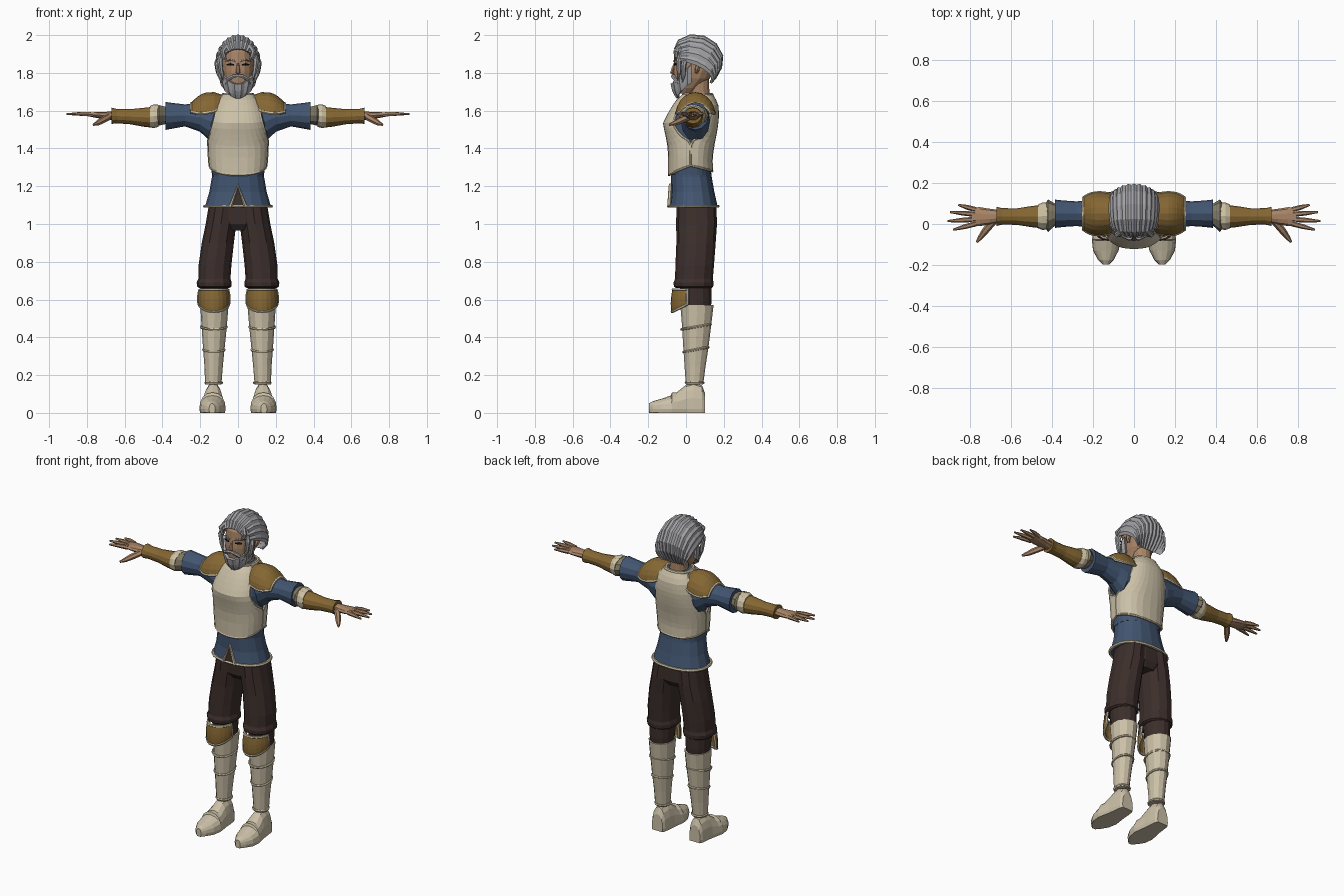
import bpy, bmesh, math
from mathutils import Vector


def mat(name, r, g, b):
    m = bpy.data.materials.new(name)
    m.diffuse_color = (r, g, b, 1)
    return m


HAIR = mat("grey_hair", .36, .36, .38)
SKIN = mat("skin", .40, .235, .135)
CREAM = mat("cream_plate", .60, .53, .39)
TRIM = mat("pale_trim", .62, .54, .37)
BLUE = mat("blue_cloth", .055, .092, .165)
GOLD = mat("tan_leather", .235, .135, .033)
PANTS = mat("dark_brown_cloth", .045, .028, .024)
OLIVE = mat("olive_lining", .22, .19, .125)
DARK = mat("dark_eye", .015, .012, .011)


def finish(name, me, m, mirror, thick=0):
    me.materials.clear()
    me.materials.append(m)
    for p in me.polygons:
        p.use_smooth = False
        p.material_index = 0
    o = bpy.data.objects.new(name, me)
    bpy.context.collection.objects.link(o)
    if thick:
        s = o.modifiers.new("thickness", 'SOLIDIFY')
        s.thickness, s.offset = thick, 0
    if mirror:
        o.modifiers.new("mirror", 'MIRROR')
    return o


def grid(name, rows, m, mirror=False, wrap=False, cap=False, thick=0):
    """Skin rows of points with quads."""
    bm = bmesh.new()
    vs = [[bm.verts.new(p) for p in r] for r in rows]
    n = len(rows[0])
    for a, b in zip(vs, vs[1:]):
        for i in range(n if wrap else n - 1):
            j = (i + 1) % n
            bm.faces.new((a[i], a[j], b[j], b[i]))
    if cap:
        bm.faces.new(vs[0])
        bm.faces.new(vs[-1])
    bmesh.ops.recalc_face_normals(bm, faces=bm.faces)
    me = bpy.data.meshes.new(name)
    bm.to_mesh(me)
    bm.free()
    return finish(name, me, m, mirror, thick)


def loft(name, axis, rings, m, mirror=False, n=14, p=1.0, floor=False):
    """Elliptic rings (position, centre a, centre b, radius a, radius b) along an axis."""
    rows = []
    for t, ca, cb, ra, rb in rings:
        row = []
        for i in range(n):
            c, s = math.cos(2 * math.pi * i / n), math.sin(2 * math.pi * i / n)
            a = ca + ra * math.copysign(abs(c) ** p, c)
            b = cb + rb * math.copysign(abs(s) ** p, s)
            v = {'x': (t, a, b), 'y': (a, t, b), 'z': (a, b, t)}[axis]
            row.append((v[0], v[1], max(0, v[2])) if floor else v)
        rows.append(row)
    return grid(name, rows, m, mirror, True, True)


def tube(name, pts, r, m, mirror=False, closed=False):
    """Round cord through points; r is one radius or one per point."""
    cu = bpy.data.curves.new(name + "_path", 'CURVE')
    cu.dimensions = '3D'
    sp = cu.splines.new('POLY')
    sp.points.add(len(pts) - 1)
    for i, p in enumerate(pts):
        sp.points[i].co = (*p, 1)
        sp.points[i].radius = r[i] if isinstance(r, (list, tuple)) else r
    sp.use_cyclic_u = closed
    cu.bevel_depth, cu.bevel_resolution, cu.use_fill_caps = 1.0, 1, True
    tmp = bpy.data.objects.new(name + "_path", cu)
    bpy.context.collection.objects.link(tmp)
    dg = bpy.context.evaluated_depsgraph_get()
    me = bpy.data.meshes.new_from_object(tmp.evaluated_get(dg))
    bpy.data.objects.remove(tmp)
    return finish(name, me, m, mirror)


def patch(name, f, nu, nv, m, mirror=False, thick=.008, trim=0):
    """Curved plate f(u, v) with an optional cord around its border."""
    grid(name, [[f(i / nu, j / nv) for i in range(nu + 1)] for j in range(nv + 1)], m, mirror, thick=thick)
    if trim:
        edge = [f(i / nu, 0) for i in range(nu)] + [f(1, j / nv) for j in range(nv)]
        edge += [f(1 - i / nu, 1) for i in range(nu)] + [f(0, 1 - j / nv) for j in range(nv)]
        tube(name + "_trim", edge, trim, TRIM, mirror, True)


def lerp_table(tab, x):
    """Interpolate rows (key, values...)."""
    if x <= tab[0][0]:
        return tab[0][1:]
    for a, b in zip(tab, tab[1:]):
        if x <= b[0]:
            k = (x - a[0]) / (b[0] - a[0])
            return [p + (q - p) * k for p, q in zip(a[1:], b[1:])]
    return tab[-1][1:]


# Torso surface: height, half width, front y, back y
BODY = [(1.26, .138, -.083, .132), (1.35, .147, -.083, .13), (1.42, .150, -.088, .14),
        (1.48, .150, -.100, .152), (1.53, .147, -.112, .160), (1.58, .138, -.088, .164),
        (1.63, .12, -.058, .16), (1.67, .092, -.03, .143), (1.69, .068, .0, .128)]


def body(a, z, off=0):
    rx, yf, yb = lerp_table(BODY, z)
    s, c = math.sin(a), math.cos(a)
    return ((rx + off) * math.copysign(abs(s) ** .82, s),
            (yf + yb) / 2 - ((yb - yf) / 2 + off) * math.copysign(abs(c) ** .82, c), z)


grid("tunic_body", [[body(i * math.pi / 12, r[0]) for i in range(24)] for r in BODY], BLUE,
     wrap=True, cap=True)

# Front and back breastplates, narrowed at the arm holes
HALF = [(1.41, 90), (1.44, 76), (1.49, 60), (1.55, 51), (1.62, 52), (1.685, 68)]


def plate(turn, dip):
    def f(u, v):
        a = math.radians(lerp_table(HALF, 1.27 + .415 * v)[0]) * (2 * u - 1)
        lo = 1.31 - dip * math.cos(a)
        return body(a + turn, lo + (1.685 - lo) * v, .007)
    return f


patch("breastplate", plate(0, .05), 12, 14, CREAM, trim=.007)
patch("backplate", plate(math.pi, .03), 12, 14, CREAM, trim=.007)
tube("collar", [body(i * math.pi / 10, 1.685, .002) for i in range(20)], .011, TRIM, closed=True)

# Skirt of the tunic with hem and split
loft("tunic_skirt", 'z', [(1.09, 0, .04, .175, .128), (1.17, 0, .036, .152, .114),
                          (1.25, 0, .028, .138, .108), (1.30, 0, .025, .138, .105)], BLUE, n=16, p=.88)
hem = []
for i in range(24):
    c, s = math.cos(i * math.pi / 12), math.sin(i * math.pi / 12)
    hem.append((.176 * math.copysign(abs(c) ** .88, c), .04 + .129 * math.copysign(abs(s) ** .88, s), 1.094))
tube("tunic_hem", hem, .009, TRIM, closed=True)
patch("skirt_split", lambda u, v: ((u - .5) * .076 * (1 - v), -.091 + .009 * v, 1.087 + .11 * v),
      2, 3, PANTS, thick=.006)
tube("split_trim", [(-.04, -.09, 1.09), (0, -.082, 1.205), (.04, -.09, 1.09)], .010, TRIM)

# Trousers
loft("trouser_hips", 'z', [(.965, 0, .06, .09, .075), (1.0, 0, .058, .155, .100), (1.12, 0, .052, .142, .102)],
     PANTS, p=.9)
loft("trouser_leg", 'z', [(.66, .126, .042, .078, .092), (.668, .126, .04, .090, .104), (.69, .126, .04, .093, .106),
                          (.71, .125, .042, .085, .100), (.78, .122, .046, .087, .102), (.9, .107, .053, .085, .104),
                          (1.0, .09, .056, .081, .108), (1.09, .078, .055, .078, .106)], PANTS, True, n=12, p=.92)
loft("stocking", 'z', [(.5, .126, .056, .062, .072), (.6, .126, .056, .07, .082), (.68, .126, .05, .074, .088)],
     PANTS, True)


# Knee guards
def knee(u, v):
    a = math.radians(80) * (2 * u - 1)
    lo = .585 - .05 * math.cos(a)
    k = .9 + .1 * math.sin(math.pi * min(1, .25 + v * .7))
    return (.128 + .083 * k * math.sin(a), .025 - .102 * k * math.cos(a), lo + (.652 - lo) * v)


patch("knee_guard", knee, 10, 5, GOLD, True, trim=.008)

# Greaves with raised bands
loft("greave", 'z', [(.15, .131, .045, .043, .046), (.25, .129, .048, .049, .056), (.34, .128, .052, .057, .066),
                     (.46, .126, .056, .067, .077), (.57, .125, .058, .075, .088)], CREAM, True, n=12)
for nm, z0, rx, ry in (("ankle_band", .16, .043, .046), ("lower_band", .335, .056, .066), ("upper_band", .455, .067, .077)):
    k = 0 if "ankle" in nm else .013
    tube(nm, [(.128 + rx * math.sin(a), .053 - (.007 if not k else 0) - ry * math.cos(a), z0 - k * math.cos(a))
              for a in (i * math.pi / 8 for i in range(16))], .007, TRIM, True, True)

# Shoes
loft("shoe", 'y', [(.10, .131, .02, .038, .085), (.085, .131, .02, .046, .125), (.04, .131, .02, .052, .14),
                   (0, .132, .02, .056, .128), (-.05, .134, .02, .066, .088), (-.075, .135, .02, .070, .088),
                   (-.08, .135, .02, .070, .072), (-.13, .137, .02, .062, .055), (-.175, .137, .02, .038, .042),
                   (-.197, .137, .02, .016, .03)], CREAM, True, n=16, p=.9, floor=True)

# Arms
loft("sleeve", 'x', [(.09, .05, 1.56, .078, .095), (.15, .05, 1.545, .076, .105), (.2, .05, 1.565, .068, .077),
                     (.28, .05, 1.575, .060, .058), (.34, .05, 1.573, .064, .067), (.385, .05, 1.572, .069, .074)],
     BLUE, True, n=12)
loft("elbow_lining", 'x', [(.37, .045, 1.575, .045, .045), (.39, .045, 1.575, .058, .05),
                           (.418, .04, 1.575, .079, .057), (.432, .04, 1.574, .06, .05)], OLIVE, True, n=10)
loft("elbow_cuff", 'x', [(.42, .04, 1.573, .066, .058), (.445, .038, 1.571, .067, .063),
                         (.466, .037, 1.568, .058, .057)], TRIM, True, n=12)
loft("bracer", 'x', [(.455, .036, 1.565, .056, .055), (.5, .036, 1.565, .051, .050), (.57, .036, 1.568, .040, .040),
                     (.64, .037, 1.571, .040, .038), (.67, .037, 1.573, .047, .043)], GOLD, True, n=12)
loft("palm", 'x', [(.65, .037, 1.572, .030, .026), (.70, .036, 1.574, .038, .021), (.75, .036, 1.577, .046, .016),
                   (.79, .036, 1.580, .044, .011)], SKIN, True, n=10)
for i, (y0, x1, y1) in enumerate(((.070, .855, .093), (.047, .895, .058), (.023, .907, .014), (.001, .88, -.028))):
    tube("finger_%d" % (i + 1), [(.77, y0, 1.58), ((.77 + x1) / 2, (y0 + y1) / 2, 1.583), (x1, y1, 1.582)],
         [.013, .0115, .005], SKIN, True)
tube("thumb", [(.685, .012, 1.567), (.725, -.035, 1.545), (.745, -.062, 1.533), (.765, -.088, 1.525)],
     [.018, .017, .013, .006], SKIN, True)

# Shoulder guards: x, centre z, depth, height, half angle
PAD = [(0, .085, 1.57, .085, .11, 68), (.25, .125, 1.57, .100, .124, 78), (.55, .175, 1.568, .104, .124, 82),
       (.8, .215, 1.562, .098, .108, 78), (1, .246, 1.56, .084, .078, 66)]


def pad(u, v):
    x, cz, ry, rz, h = lerp_table(PAD, v)
    a = math.radians(h) * (2 * u - 1)
    return (x, .05 + ry * math.sin(a), cz + rz * math.cos(a))


patch("shoulder_guard", pad, 10, 8, GOLD, True, trim=.008)

# Neck and head
loft("neck", 'z', [(1.64, 0, .07, .062, .06), (1.70, 0, .07, .054, .055), (1.79, 0, .065, .054, .057)], SKIN)
loft("head", 'z', [(1.69, 0, -.005, .040, .04), (1.72, 0, .005, .060, .065), (1.77, 0, .03, .077, .096),
                   (1.81, 0, .04, .083, .108), (1.85, 0, .044, .086, .108), (1.91, 0, .047, .084, .106),
                   (1.96, 0, .055, .06, .08)], SKIN, n=16, p=.9)
tube("nose", [(0, -.058, 1.855), (0, -.068, 1.825), (0, -.074, 1.803), (0, -.064, 1.796)], [.006, .009, .012, .008], SKIN)
tube("ear", [(.086, .055, 1.80), (.094, .06, 1.82), (.095, .068, 1.845), (.088, .07, 1.86)],
     [.008, .013, .015, .008], SKIN, True)
tube("eye", [(.022, -.0605, 1.843), (.040, -.0575, 1.846), (.058, -.045, 1.843)], [.004, .0065, .004], DARK, True)
tube("eyebrow", [(.014, -.064, 1.861), (.040, -.059, 1.869), (.065, -.040, 1.862)], [.004, .006, .003], HAIR, True)

# Swept-back hair: crown and side profiles (y, z) plus half width
CROWN = [(-.055, 1.925), (-.035, 1.968), (.025, 1.995), (.095, 1.988), (.155, 1.95), (.188, 1.89),
         (.182, 1.83), (.155, 1.78), (.13, 1.75)]
SIDE = [(-.045, 1.875), (-.03, 1.865), (.01, 1.855), (.05, 1.842), (.09, 1.822), (.12, 1.80),
        (.135, 1.78), (.135, 1.762), (.13, 1.75)]
WIDE = [.072, .096, .110, .115, .115, .111, .102, .088, .075]
rows = []
for (cy, cz), (sy, sz), w in zip(CROWN, SIDE, WIDE):
    row = []
    for i in range(27):
        a = (i / 13 - 1) * math.pi / 2
        k = 1 - math.cos(a)
        p = Vector((w * math.sin(a), cy + (sy - cy) * k, cz + (sz - cz) * k))
        c = Vector((0, .06, 1.86))
        row.append(c + (p - c) * (1.035 if i % 2 else .985))
    rows.append(row)
grid("hair", rows, HAIR, thick=.01)
for i, (x, y, z, l) in enumerate(((.088, -.03, 1.93, .17), (.1, -.005, 1.90, .15), (.075, -.045, 1.94, .07))):
    tube("side_lock_%d" % (i + 1), [(x - .01, y + .01, z), (x + .008, y - .008, z - l * .4),
                                    (x, y - .008, z - l * .75), (x - .012, y - .014, z - l)],
         [.012, .014, .011, .003], HAIR, True)

# Beard and moustache
JAW = [(1.665, .045, -.04), (1.70, .068, -.062), (1.75, .084, -.073), (1.80, .089, -.07), (1.85, .091, -.065)]


def beard(u, v):
    a = math.radians(95) * (2 * u - 1)
    k = 1 - math.cos(a)
    lo, hi = 1.668 + .075 * k, 1.742 + .095 * k
    z = lo + (hi - lo) * v
    rx, yf = lerp_table(JAW, z)
    g = 1.05 if round(u * 16) % 2 else .98
    return (rx * g * math.sin(a), .02 - (.02 - yf) * g * math.cos(a), z)


patch("beard", beard, 16, 4, HAIR, thick=.016)
tube("moustache", [(.0, -.069, 1.785), (.025, -.070, 1.782), (.05, -.058, 1.768), (.066, -.042, 1.742)],
     [.008, .011, .010, .005], HAIR, True)
